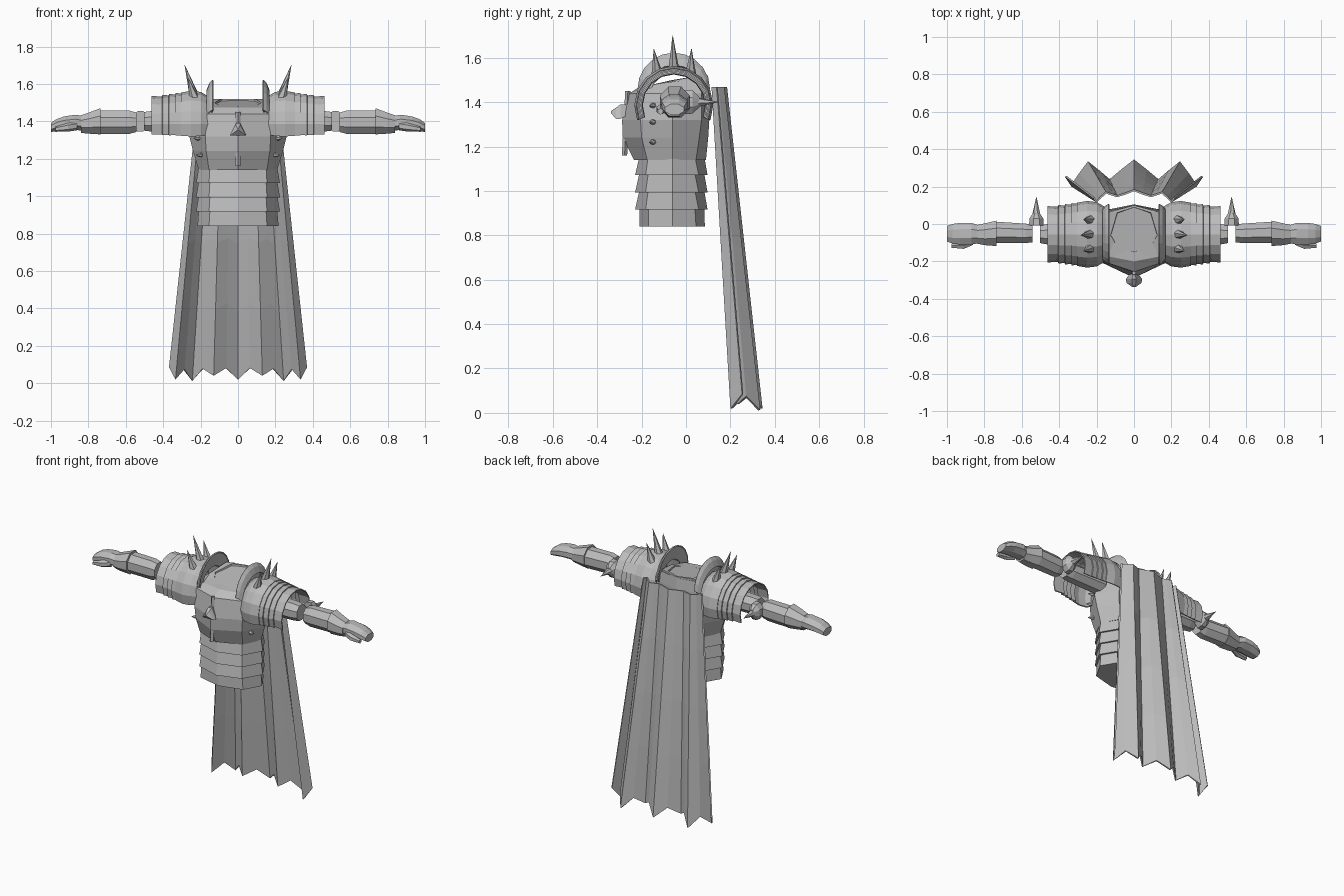
import bpy, bmesh, math
from mathutils import Vector

steel = bpy.data.materials.new("plain_grey")
steel.diffuse_color = (0.5, 0.5, 0.5, 1)


def loft(name, rings, closed=True, caps=True, mirror=False, thick=0):
    """Skin a list of point rings; optional mirror across x and shell thickness."""
    bm = bmesh.new()
    vs = [[bm.verts.new(p) for p in r] for r in rings]
    n = len(rings[0])
    for a, b in zip(vs, vs[1:]):
        for i in range(n if closed else n - 1):
            j = (i + 1) % n
            bm.faces.new((a[i], a[j], b[j], b[i]))
    if closed and caps:
        bm.faces.new(vs[0])
        bm.faces.new(vs[-1])
    bmesh.ops.remove_doubles(bm, verts=bm.verts, dist=0.0005)
    bmesh.ops.recalc_face_normals(bm, faces=bm.faces)
    me = bpy.data.meshes.new(name)
    bm.to_mesh(me)
    bm.free()
    me.materials.append(steel)
    ob = bpy.data.objects.new(name, me)
    bpy.context.collection.objects.link(ob)
    if thick:
        m = ob.modifiers.new("shell", 'SOLIDIFY')
        m.thickness = thick
        m.offset = 0
    if mirror:
        ob.modifiers.new("mirror", 'MIRROR')
    return ob


def oct_ring(z, side, cx, yf, yfc, ybc, yb, zb=None):
    """Body cross-section: pointed front, chamfers, sides and back."""
    zb = z if zb is None else zb
    zm = (z + zb) / 2
    return [(0, yf, z), (cx, yfc, z), (side, -0.06, zm), (cx, ybc, zb),
            (0, yb, zb), (-cx, ybc, zb), (-side, -0.06, zm), (-cx, yfc, z)]


def xring(x, cy, cz, ry, rz, n=8):
    """Closed ring around the x axis, flat side up."""
    k = 1 / math.cos(math.pi / n)
    return [(x, cy + k * ry * math.cos(math.tau * (i + .5) / n),
             cz + k * rz * math.sin(math.tau * (i + .5) / n)) for i in range(n)]


def arc(x, r, cz=1.385, cy=-0.055, a0=-22, a1=202, n=10):
    return [(x, cy + r * math.cos(math.radians(a0 + (a1 - a0) * i / n)),
             cz + r * math.sin(math.radians(a0 + (a1 - a0) * i / n))) for i in range(n + 1)]


def spike(name, base, tip, r, n=6, mirror=True, waist=0.45):
    """Slightly flared pointed cone from base to tip."""
    b, t = Vector(base), Vector(tip)
    d = (t - b).normalized()
    u = d.orthogonal().normalized()
    v = d.cross(u)
    ring = lambda c, q: [c + q * (u * math.cos(math.tau * i / n) + v * math.sin(math.tau * i / n))
                         for i in range(n)]
    loft(name, [ring(b, r), ring(b.lerp(t, 0.4), r * waist * 1.3), ring(t, 0.001)], mirror=mirror)


# Waist bands: each one flares over the band below
for i in range(4):
    z = 0.84 + i * 0.077
    e = 0.012 if i else 0
    loft("waist_band", [
        oct_ring(z, 0.217 + e * .6, 0.155, -0.21 - e * 1.6, -0.17 - e, 0.045 + e, 0.085 + e),
        oct_ring(z + 0.085, 0.21, 0.15, -0.21, -0.17, 0.04, 0.082)])

# Breastplate
loft("breastplate", [
    oct_ring(1.14, 0.21, 0.155, -0.235, -0.175, 0.045, 0.09),
    oct_ring(1.24, 0.24, 0.17, -0.285, -0.20, 0.06, 0.10),
    oct_ring(1.32, 0.26, 0.175, -0.288, -0.205, 0.07, 0.105),
    oct_ring(1.44, 0.22, 0.165, -0.255, -0.20, 0.07, 0.105),
    oct_ring(1.475, 0.16, 0.13, -0.20, -0.175, 0.07, 0.10, 1.51)])

# Collar rim and neck stub
loft("collar", [
    oct_ring(1.45, 0.155, 0.135, -0.20, -0.175, 0.065, 0.10, 1.46),
    oct_ring(1.475, 0.15, 0.13, -0.195, -0.17, 0.065, 0.10, 1.52),
    oct_ring(1.48, 0.125, 0.09, -0.15, -0.12, 0.06, 0.09, 1.52),
    oct_ring(1.475, 0.123, 0.088, -0.148, -0.118, 0.058, 0.088, 1.505)])

# Shoulder dome and layered lames
loft("shoulder_dome", [arc(0.16, 0.145), arc(0.20, 0.168), arc(0.25, 0.174),
                       arc(0.305, 0.165)], False, mirror=True, thick=0.008)
for x0, x1, r in ((0.29, 0.335, 0.163), (0.325, 0.37, 0.158),
                  (0.36, 0.405, 0.153), (0.39, 0.462, 0.147)):
    loft("shoulder_lame", [arc(x0, r - 0.004), arc(x1, r)], False, mirror=True, thick=0.007)

# Upright crescent guard beside the neck
crescent = [arc(x, r, cz, a0=0, a1=180) for x, r, cz in
            ((0.165, 0.135, 1.43), (0.15, 0.15, 1.452), (0.133, 0.160, 1.46))]
loft("neck_guard", crescent, False, mirror=True, thick=0.008)
loft("neck_guard_face", [arc(0.15, 0.11, 1.42, a0=0, a1=180),
                         arc(0.135, 0.160, 1.46, a0=0, a1=180)], False, mirror=True, thick=0.006)

# Shoulder spikes
for y, z, ty, tz, tx in ((-0.055, 1.54, -0.06, 1.70, 0.285),
                         (-0.13, 1.525, -0.145, 1.64, 0.27),
                         (0.02, 1.525, 0.025, 1.64, 0.27)):
    spike("shoulder_spike", (0.235, y, z), (tx, ty, tz), 0.027)

# Upper arm
loft("upper_arm", [xring(0.22, -0.055, 1.40, 0.06, 0.06),
                   xring(0.46, -0.055, 1.40, 0.055, 0.055),
                   xring(0.502, -0.055, 1.40, 0.047, 0.05)], mirror=True)

# Elbow cop and its backward spike
def yring(y, rx):
    return [(0.522 + rx * math.cos(math.tau * (i + .5) / 8), y,
             1.40 + 1.4 * rx * math.sin(math.tau * (i + .5) / 8)) for i in range(8)]
loft("elbow_cop", [yring(-0.008, 0.042), yring(0.03, 0.04), yring(0.06, 0.018)], mirror=True)
spike("elbow_spike", (0.522, 0.055, 1.40), (0.522, 0.145, 1.40), 0.022)

# Forearm and flared gauntlet cuff
loft("forearm", [xring(0.543, -0.05, 1.395, 0.048, 0.052),
                 xring(0.58, -0.05, 1.395, 0.052, 0.062),
                 xring(0.75, -0.045, 1.395, 0.058, 0.062),
                 xring(0.83, -0.055, 1.385, 0.05, 0.048)], mirror=True)
loft("gauntlet_cuff", [xring(0.735, -0.05, 1.40, 0.068, 0.07),
                       xring(0.80, -0.055, 1.39, 0.058, 0.056),
                       xring(0.84, -0.055, 1.385, 0.05, 0.047)], mirror=True)

# Hand and thumb
loft("hand", [xring(0.825, -0.055, 1.388, 0.046, 0.04),
              xring(0.87, -0.052, 1.395, 0.058, 0.040),
              xring(0.93, -0.052, 1.39, 0.058, 0.036),
              xring(0.97, -0.052, 1.38, 0.052, 0.032),
              xring(1.0, -0.052, 1.367, 0.042, 0.024)], mirror=True)
loft("thumb", [xring(0.86, -0.095, 1.375, 0.016, 0.02, 6),
               xring(0.91, -0.115, 1.368, 0.018, 0.02, 6),
               xring(0.975, -0.115, 1.358, 0.012, 0.012, 6)], mirror=True)

# Chest bar and pointed ornament
bar = [(x, y) for x, y in ((-0.013, 0), (0, -0.012), (0.013, 0), (0, 0.012))]
loft("chest_bar", [[(x, yc + y, z) for x, y in bar] for yc, z in
                   ((-0.277, 1.16), (-0.262, 1.45))])
rect = lambda y, w, z0, z1: [(-w, y, z0), (w, y, z0), (w * .25, y, z1), (-w * .25, y, z1)]
loft("chest_ornament", [rect(-0.265, 0.022, 1.34, 1.39), rect(-0.295, 0.044, 1.325, 1.39),
                        rect(-0.315, 0.04, 1.325, 1.375), rect(-0.338, 0.008, 1.35, 1.36)])

# Side rivets
for z, x in ((1.22, 0.205), (1.31, 0.218), (1.385, 0.205)):
    spike("rivet", (x - 0.01, -0.145, z), (x + 0.02, -0.165, z), 0.012, waist=0.75)

# Pleated cape: fold columns as (bottom x, bottom y, bottom z, top x, top y)
half = [(0.365, 0.255, 0.085, 0.215, 0.14), (0.335, 0.205, 0.02, 0.20, 0.12),
        (0.29, 0.268, 0.075, 0.175, 0.145), (0.245, 0.33, 0.012, 0.15, 0.168),
        (0.187, 0.282, 0.078, 0.12, 0.158), (0.13, 0.235, 0.04, 0.09, 0.148),
        (0.065, 0.288, 0.082, 0.045, 0.163)]
cols = [(-a, b, c, -d, e) for a, b, c, d, e in half] + [(0, 0.34, 0.02, 0, 0.18)] + half[::-1]
rows = []
for k in range(5):
    t = k / 4
    rows.append([(bx + (tx - bx) * t, by + (ty - by) * t, bz + (1.468 - bz) * t)
                 for bx, by, bz, tx, ty in cols])
loft("cape", rows, False, thick=0.01)
